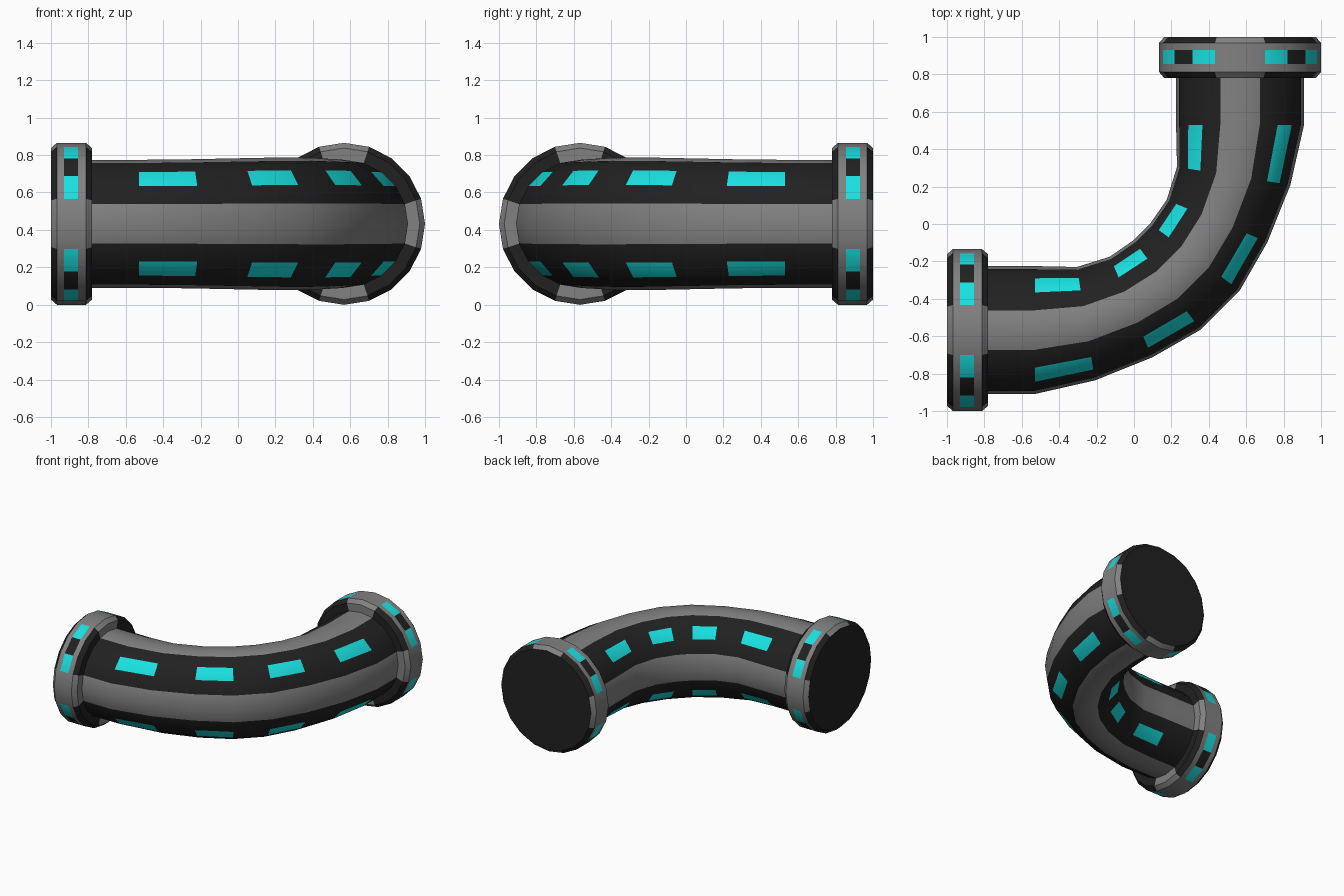
import bpy, bmesh, math

if "Cube" in bpy.data.objects:
    bpy.data.objects.remove(bpy.data.objects["Cube"])

SIDES = 20
C = 0.567      # offset of each pipe end from the centre
CZ = 0.4325    # height of the pipe axis
GREY, DARK, CYAN = 0, 1, 2


def material(name, rgb):
    m = bpy.data.materials.new(name)
    m.diffuse_color = (*rgb, 1)
    m.use_nodes = True
    m.node_tree.nodes["Principled BSDF"].inputs["Base Color"].default_value = m.diffuse_color
    return m


MATS = [material("grey", (0.22, 0.22, 0.22)),
        material("dark", (0.015, 0.015, 0.015)),
        material("cyan", (0.01, 0.75, 0.75))]


def mirrored(rings):
    """Reflect rings across the diagonal so they continue the sweep."""
    return [(-y, -x, 90 - t, w, h) for x, y, t, w, h in reversed(rings)]


def loft(name, rings, paint, cap=None):
    """Skin rings (x, y, heading, half width, half height)."""
    bm = bmesh.new()
    loops = []
    for x, y, t, w, h in rings:
        t = math.radians(t)
        loop = []
        for k in range(SIDES):
            a = math.tau * k / SIDES
            s = w * math.cos(a)
            loop.append(bm.verts.new((x + s * math.sin(t), y - s * math.cos(t),
                                      CZ + h * math.sin(a))))
        loops.append(loop)
    for i, (p, q) in enumerate(zip(loops, loops[1:])):
        for k in range(SIDES):
            n = (k + 1) % SIDES
            f = bm.faces.new((p[k], q[k], q[n], p[n]))
            f.material_index = paint(i, k % 5)
    if cap == "start":
        bm.faces.new(loops[0]).material_index = DARK
    elif cap == "end":
        bm.faces.new(loops[-1][::-1]).material_index = DARK
    me = bpy.data.meshes.new(name)
    bm.to_mesh(me)
    bm.free()
    for m in MATS:
        me.materials.append(m)
    ob = bpy.data.objects.new(name, me)
    bpy.context.collection.objects.link(ob)
    bpy.ops.object.select_all(action='DESELECT')
    ob.select_set(True)
    bpy.context.view_layer.objects.active = ob
    bpy.ops.object.shade_smooth_by_angle(angle=math.radians(30))


def band(k):
    return GREY if k in (0, 4) else DARK


# Curved pipe: grey stripes, dark bands, dashed cyan lights
def pipe_paint(i, k):
    return CYAN if k == 2 and i in (1, 3, 5, 7) else band(k)


half = [(-0.78, -C, 0, 0.342, 0.342),
        (-0.53, -C, 0, 0.342, 0.342),
        (-0.257, -0.533, 9, 0.307, 0.345),
        (-0.016, -0.444, 22.7, 0.292, 0.350),
        (0.177, -0.326, 36.8, 0.299, 0.354)]
loft("curved_pipe", half + mirrored(half), pipe_paint)


# End flanges: chamfered collars with a ring of lights
def flange_paint(i, k):
    if i in (1, 3):
        return GREY
    if i == 2:
        return (GREY, CYAN, DARK, CYAN, GREY)[k]
    return band(k)


profile = [(-1, 0.405), (-0.968, 0.433), (-0.93, 0.433), (-0.855, 0.433),
           (-0.813, 0.433), (-0.78, 0.405), (-0.78, 0.342)]
flange = [(x, -C, 0, r, r) for x, r in profile]
loft("left_flange", flange, flange_paint, "start")
loft("back_flange", mirrored(flange), lambda i, k: flange_paint(5 - i, k), "end")
